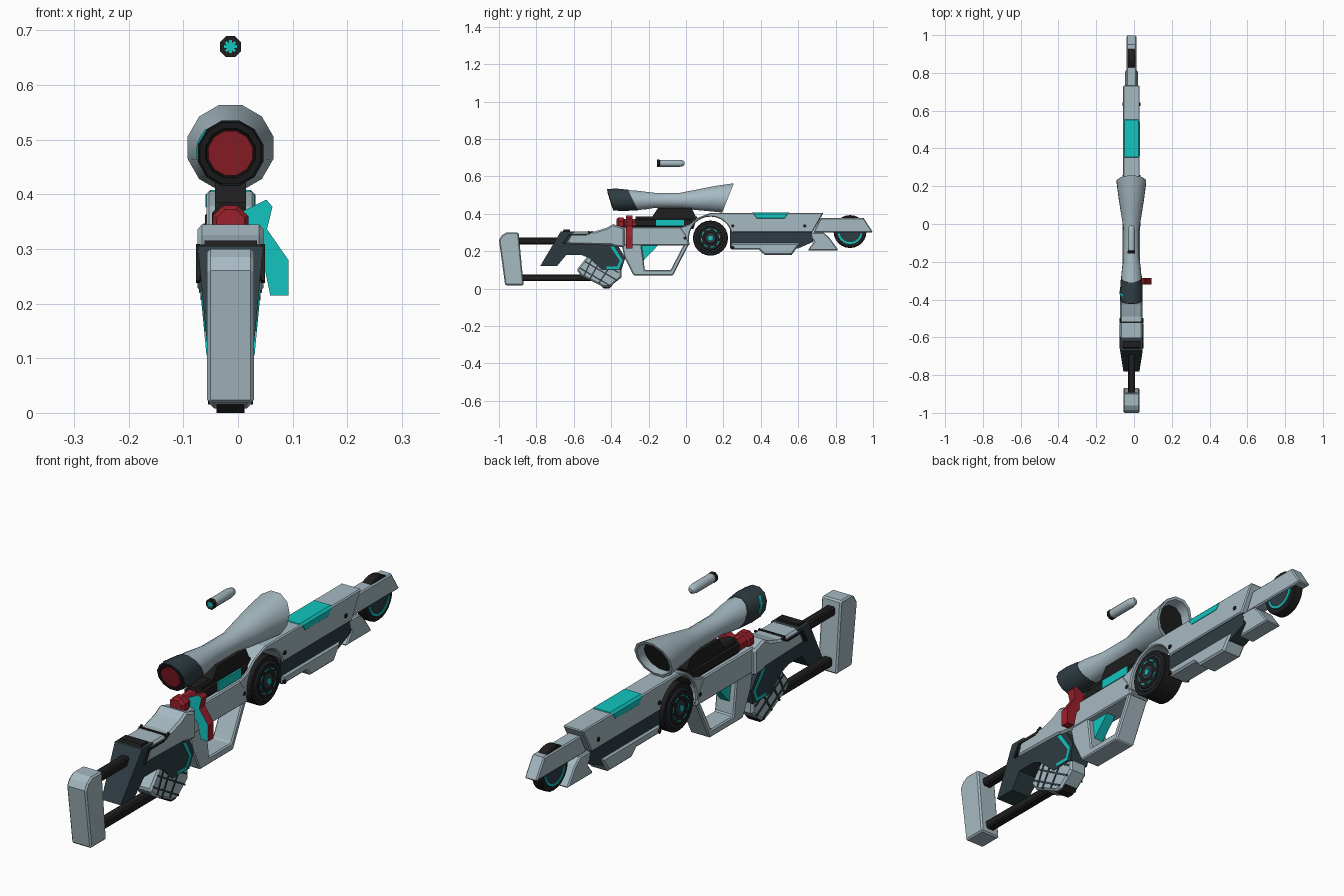
import bpy, bmesh, math
from mathutils import Vector

if "Cube" in bpy.data.objects:
    bpy.data.objects.remove(bpy.data.objects["Cube"])

CX = -0.0137  # centre plane of the symmetric parts


def material(name, rgb):
    m = bpy.data.materials.new(name)
    m.diffuse_color = (*rgb, 1)
    m.use_nodes = True
    m.node_tree.nodes["Principled BSDF"].inputs["Base Color"].default_value = m.diffuse_color
    return m


GREY = material("pale_blue_grey", (0.38, 0.49, 0.54))
SLATE = material("dark_slate", (0.028, 0.046, 0.056))
BLACK = material("black", (0.014, 0.013, 0.013))
TEAL = material("teal", (0.006, 0.56, 0.53))
RED = material("red", (0.32, 0.014, 0.025))


def finish(name, bm, mat, bevel=0, smooth=False):
    bmesh.ops.recalc_face_normals(bm, faces=bm.faces)
    me = bpy.data.meshes.new(name)
    bm.to_mesh(me)
    bm.free()
    me.materials.append(mat)
    ob = bpy.data.objects.new(name, me)
    bpy.context.collection.objects.link(ob)
    if bevel:
        b = ob.modifiers.new("bevel", "BEVEL")
        b.width, b.segments = bevel, 1
        b.limit_method, b.angle_limit = "ANGLE", math.radians(60)
    if smooth:
        bpy.context.view_layer.objects.active = ob
        ob.select_set(True)
        bpy.ops.object.shade_smooth_by_angle(angle=math.radians(40))
        ob.select_set(False)
    return ob


def slab(bm, pts, lo, hi):
    """Side profile (y, z) extruded in x; lo and hi give x from z."""
    a = [bm.verts.new((CX + lo(z), y, z)) for y, z in pts]
    b = [bm.verts.new((CX + hi(z), y, z)) for y, z in pts]
    bm.faces.new(a)
    bm.faces.new(b[::-1])
    for i in range(len(pts)):
        j = (i + 1) % len(pts)
        bm.faces.new((a[i], b[i], b[j], a[j]))


def prism(name, pts, w, mat, bevel=0, smooth=False):
    f = w if callable(w) else lambda z: w
    bm = bmesh.new()
    slab(bm, pts, lambda z: -f(z), f)
    return finish(name, bm, mat, bevel, smooth)


def plates(name, shapes, w, mat, sides=(-1, 1)):
    """Thin plates lying on the sides at half width w."""
    f = w if callable(w) else lambda z: w
    bm = bmesh.new()
    for pts in shapes:
        for s in sides:
            slab(bm, pts, lambda z: s * (f(z) - .004), lambda z: s * (f(z) + .003))
    return finish(name, bm, mat)


def arc(y, z, r, a0, a1, n):
    t = [math.radians(a0 + (a1 - a0) * i / n) for i in range(n + 1)]
    return [(y + r * math.cos(a), z + r * math.sin(a)) for a in t]


def circle(y, z, r, n=24):
    return arc(y, z, r, 0, 360, n)[:-1]


def band(y, z, r0, r1, a0, a1, n=6):
    return arc(y, z, r1, a0, a1, n) + arc(y, z, r0, a1, a0, n)


def line(p, q, w):
    p, q = Vector(p), Vector(q)
    d = (q - p).normalized()
    n = Vector((-d.y, d.x)) * w / 2
    return [tuple(v) for v in (p + n, q + n, q - n, p - n)]


def lathe(name, rings, mat, n=12, turn=0.5, smooth=True):
    """Round sections along y: (y, radius, centre z, slant)."""
    bm = bmesh.new()
    loops = []
    for y, r, zc, k in rings:
        loop = []
        for i in range(n):
            a = 2 * math.pi * (i + turn) / n
            dz = r * math.sin(a)
            loop.append(bm.verts.new((CX + r * math.cos(a), y + k * dz, zc + dz)))
        loops.append(loop)
    for a, b in zip(loops, loops[1:]):
        for i in range(n):
            j = (i + 1) % n
            bm.faces.new((a[i], a[j], b[j], b[i]))
    bm.faces.new(loops[0])
    bm.faces.new(loops[-1])
    return finish(name, bm, mat, smooth=smooth)


# Shoulder plate and its two rods
prism("shoulder_plate", [(-1, .26), (-.985, .285), (-.96, .3), (-.895, .3),
                         (-.868, .018), (-.967, .018)], .043, GREY, .006)
prism("upper_rod", [(-.94, .237), (-.6, .237), (-.6, .272), (-.94, .272)], .019, BLACK, .006)
prism("lower_rod", [(-.92, .04), (-.42, .04), (-.42, .076), (-.92, .076)], .019, BLACK, .006)


# Dark stock, narrowing downward, with its lit outline
def stock_width(z):
    return .031 + .095 * z


prism("dark_stock", [(-.78, .12), (-.67, .305), (-.6, .305), (-.59, .24), (-.37, .24), (-.325, .165),
                     (-.345, .1), (-.45, .1), (-.52, .165), (-.56, .18), (-.64, .18), (-.69, .12)],
      stock_width, SLATE)
plates("stock_light", [[(-.405, .225), (-.385, .225), (-.338, .15), (-.36, .105), (-.425, .105),
                        (-.425, .118), (-.368, .118), (-.354, .15)]], stock_width, TEAL)

# Grey rear cover, with groove and trim
prism("stock_cover", [(-.645, .238), (-.61, .305), (-.49, .305), (-.425, .325), (-.39, .345),
                      (-.33, .325), (-.33, .22), (-.38, .225), (-.40, .232)], .06, GREY, .008)
plates("cover_trim", [line((-.655, .24), (-.625, .29), .01), line((-.625, .288), (-.53, .288), .008),
                      line((-.525, .29), (-.5, .306), .008)], .06, BLACK)
prism("cover_groove", [(-.525, .295), (-.515, .295), (-.515, .308), (-.525, .308)], .058, BLACK)
prism("cover_cap", [(-.665, .29), (-.62, .29), (-.62, .315), (-.655, .315)], .048, BLACK)

# Hand grip with crossed grooves
prism("hand_grip", [(-.505, .2), (-.585, .1), (-.56, .068), (-.44, .008), (-.41, .008), (-.345, .06),
                    (-.345, .13)], .038, GREY, .008)
prism("grip_base", [(-.46, .02), (-.44, 0), (-.41, 0), (-.39, .02)], .026, BLACK)
plates("grip_grooves", [line(p, q, .007) for p, q in (
    ((-.54, .145), (-.37, .045)), ((-.568, .11), (-.41, .018)), ((-.5, .165), (-.36, .085)),
    ((-.515, .05), (-.46, .145)), ((-.465, .03), (-.405, .12)), ((-.545, .07), (-.5, .165)))],
    .038, SLATE)

# Middle body, open guard and trigger
WY, WZ = .131, .27
prism("middle_body", [(-.36, .33), (-.03, .33), (.0, .29), (.02, .23), (-.36, .23)], .046, GREY, .005)
prism("trigger_guard", [(-.345, .24), (-.33, .17), (-.28, .07), (-.07, .07), (.022, .25),
                        (-.01, .238), (-.082, .1), (-.22, .1), (-.238, .238)], .043, GREY, .005)
prism("trigger", [(-.24, .24), (-.145, .24), (-.165, .215), (-.232, .145)], .02, TEAL)

# Arched body over the wheel and the long upper front
prism("upper_body", [(-.04, .325), (.02, .345), (.06, .378), (.13, .405), (.735, .405), (.675, .3),
                     (.25, .3)] + arc(WY, WZ, .115, 12, 188, 14) + [(-.01, .235)], .044, GREY, .009)
prism("top_panel", [(.345, .408), (.56, .408), (.53, .368), (.375, .368)], .0455, TEAL, .009)
prism("dark_core", [(.235, .215), (.6, .215), (.68, .25), (.67, .32), (.235, .32)], .036, SLATE)
prism("lower_body", [(.24, .243), (.61, .243), (.59, .215), (.565, .18), (.42, .18), (.39, .208),
                     (.24, .208)], .043, GREY, .007)
prism("front_brace", [(.6, .3), (.735, .3), (.765, .275), (.815, .205), (.65, .205), (.685, .25),
                      (.66, .285)], .035, GREY, .005)
prism("barrel", [(.68, .3), (.72, .378), (.95, .378), (1, .3)], .027, GREY, .005)
plates("screws", [circle(y, z, .009, 8) for y, z in (
    (.25, .335), (.25, .22), (.635, .335), (-.005, .27))], .044, BLACK)
plates("stock_screw", [circle(-.645, .25, .009, 8)], .056, BLACK)

# Side wheel with stepped rings
for nm, r, w, m in (("wheel_tyre", .094, .047, BLACK), ("wheel_step", .076, .052, SLATE),
                    ("wheel_face", .066, .055, BLACK), ("wheel_hub", .03, .058, SLATE)):
    prism(nm, circle(WY, WZ, r), w, m, .003)
plates("wheel_light", [circle(WY, WZ, .013, 8)], .059, TEAL)
plates("wheel_dashes", [band(WY, WZ, .046, .051, a, a + 26, 3) for a in range(0, 360, 45)], .055, TEAL)

# Front wheel, half hidden by the barrel
prism("front_wheel", circle(.877, .305, .088), .021, BLACK, .004)
prism("front_wheel_face", circle(.877, .305, .064), .0225, SLATE)
plates("front_wheel_light", [band(.877, .305, .057, .067, 190, 350, 10)], .0225, TEAL)

# Sight: mount, tube, eyepiece and lenses
prism("sight_mount", [(-.19, .37), (.06, .37), (.03, .43), (-.15, .43)], .028, BLACK)
prism("rail", [(-.27, .32), (.04, .32), (.06, .385), (-.25, .385)], .028, BLACK)
lathe("sight_tube", [(-.3, .056, .474, -.5), (-.24, .052, .473, -.4), (-.17, .042, .472, 0),
                     (-.03, .042, .472, 0), (.05, .056, .475, .1), (.14, .07, .482, .3),
                     (.225, .081, .485, .4), (.225, .07, .485, .4), (.18, .064, .482, .4)], GREY)
lathe("sight_front_glass", [(.17, .06, .482, .4), (.188, .066, .483, .4)], BLACK)
lathe("eyepiece", [(-.38, .044, .475, -.3), (-.402, .047, .475, -.3), (-.402, .06, .475, -.3),
                   (-.35, .062, .475, -.35), (-.283, .057, .474, -.5)], SLATE)
lathe("eyepiece_rim", [(-.400, .045, .475, -.3), (-.406, .047, .475, -.3), (-.406, .058, .475, -.3),
                       (-.400, .059, .475, -.3)], BLACK)
lathe("eyepiece_glass", [(-.395, .043, .475, -.3), (-.408, .042, .475, -.3)], RED)
# Curved light on the left of the eyepiece
bm = bmesh.new()
strip = [[bm.verts.new((CX + r * math.cos(a), y - .33 * r * math.sin(a), .475 + r * math.sin(a)))
          for y, r in ((-.37, .0635), (-.357, .0635), (-.357, .058), (-.37, .058))]
         for a in [math.radians(135 + 14 * i) for i in range(5)]]
for a, b in zip(strip, strip[1:]):
    for i in range(4):
        bm.faces.new((a[i], a[i - 1], b[i - 1], b[i]))
bm.faces.new(strip[0])
bm.faces.new(strip[-1])
finish("eyepiece_light", bm, TEAL)

# Bolt tube, red end and bent handle with teal rear face
lathe("bolt_tube", [(-.27, .037, .352, 0), (.03, .037, .352, 0)], BLACK, 8, smooth=False)
plates("bolt_window", [[(-.16, .335), (-.012, .335), (-.012, .37), (-.16, .37)]], .035, TEAL, (1,))
lathe("bolt_end", [(-.372, .028, .346, 0), (-.362, .036, .346, 0), (-.335, .036, .346, 0),
                   (-.33, .028, .346, 0), (-.26, .03, .346, 0)], RED, 8, smooth=False)
bm = bmesh.new()
outline = [(.0, .365), (.052, .39), (.063, .377), (.053, .336), (.092, .28), (.092, .215),
           (.059, .215), (.046, .278), (.005, .32)]
rear = [bm.verts.new((x, -.32, z)) for x, z in outline]
fore = [bm.verts.new((x, -.285, z)) for x, z in outline]
bm.faces.new(rear)
bm.faces.new(fore[::-1])
for i in range(len(outline)):
    bm.faces.new((rear[i - 1], fore[i - 1], fore[i], rear[i]))
handle = finish("bolt_handle", bm, RED)
handle.data.materials.append(TEAL)
for p in handle.data.polygons:
    p.material_index = 1 if p.normal.y < -.5 else 0

# Floating cartridge
lathe("cartridge", [(-.14, .019, .67, 0), (-.035, .019, .67, 0), (-.015, .015, .67, 0),
                    (-.008, .008, .67, 0)], GREY, 10)
lathe("cartridge_base", [(-.155, .021, .67, 0), (-.142, .021, .67, 0), (-.138, .016, .67, 0)],
      BLACK, 8, smooth=False)
bm = bmesh.new()
for i in range(4):  # crossed bars forming a star on the base
    a = math.pi * i / 4
    u, v = Vector((math.cos(a), 0, math.sin(a))), Vector((-math.sin(a), 0, math.cos(a)))
    c = Vector((CX, -.1565 - .0002 * i, .67))
    bm.faces.new([bm.verts.new(c + u * s * .012 + v * t * .0025)
                  for s, t in ((-1, -1), (1, -1), (1, 1), (-1, 1))])
finish("cartridge_star", bm, TEAL)
